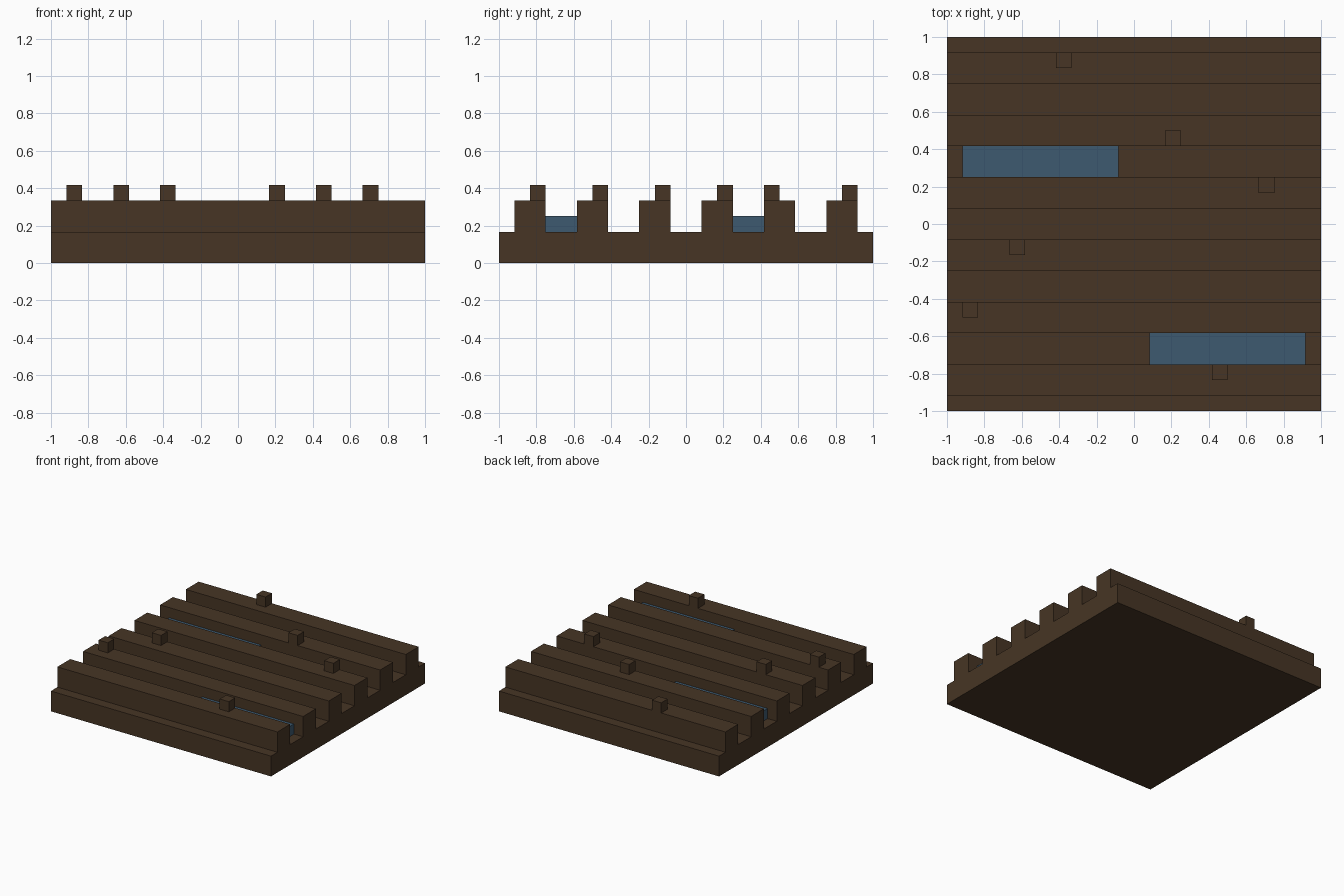
import bpy
import bmesh

U = 1 / 12  # grid module used by every part

cube = bpy.data.objects.get("Cube")
if cube:
    bpy.data.objects.remove(cube, do_unlink=True)


def make_material(name, color):
    mat = bpy.data.materials.new(name)
    mat.use_nodes = True
    mat.diffuse_color = color
    mat.node_tree.nodes["Principled BSDF"].inputs["Base Color"].default_value = color
    return mat


def add_object(name, bm, mat):
    bmesh.ops.recalc_face_normals(bm, faces=bm.faces)
    mesh = bpy.data.meshes.new(name)
    bm.to_mesh(mesh)
    bm.free()
    mesh.materials.append(mat)
    obj = bpy.data.objects.new(name, mesh)
    bpy.context.collection.objects.link(obj)
    return obj


def add_box(name, center, size, mat):
    """Box from its centre and size, both in grid modules."""
    bm = bmesh.new()
    bmesh.ops.create_cube(bm, size=1)
    for v in bm.verts:
        v.co = [(c + s * p) * U for c, s, p in zip(center, size, v.co)]
    return add_object(name, bm, mat)


soil = make_material("dark brown soil", (0.063, 0.036, 0.018, 1))
water = make_material("muted blue water", (0.048, 0.102, 0.162, 1))

# Ridged soil bed: stepped profile extruded across the full width
profile = [(-12, 0), (-12, 2)]
for y in range(-11, 12, 4):
    profile += [(y, 2), (y, 4), (y + 2, 4), (y + 2, 2)]
profile += [(12, 2), (12, 0)]
bm = bmesh.new()
end = bm.faces.new([bm.verts.new((-12 * U, y * U, z * U)) for y, z in profile])
side = bmesh.ops.extrude_face_region(bm, geom=[end], use_keep_orig=True)
moved = [g for g in side["geom"] if isinstance(g, bmesh.types.BMVert)]
bmesh.ops.translate(bm, verts=moved, vec=(24 * U, 0, 0))
add_object("furrowed_soil_bed", bm, soil)

# Water lying in two of the furrows
add_box("water_back", (-6, 4, 2.5), (10, 2, 1), water)
add_box("water_front", (6, -8, 2.5), (10, 2, 1), water)

# Small clods of earth on top of the ridges
clods = [(-4.5, 10.5), (2.5, 5.5), (8.5, 2.5),
         (-7.5, -1.5), (-10.5, -5.5), (5.5, -9.5)]
for i, (x, y) in enumerate(clods, 1):
    add_box(f"soil_clod_{i}", (x, y, 4.5), (1, 1, 1), soil)
